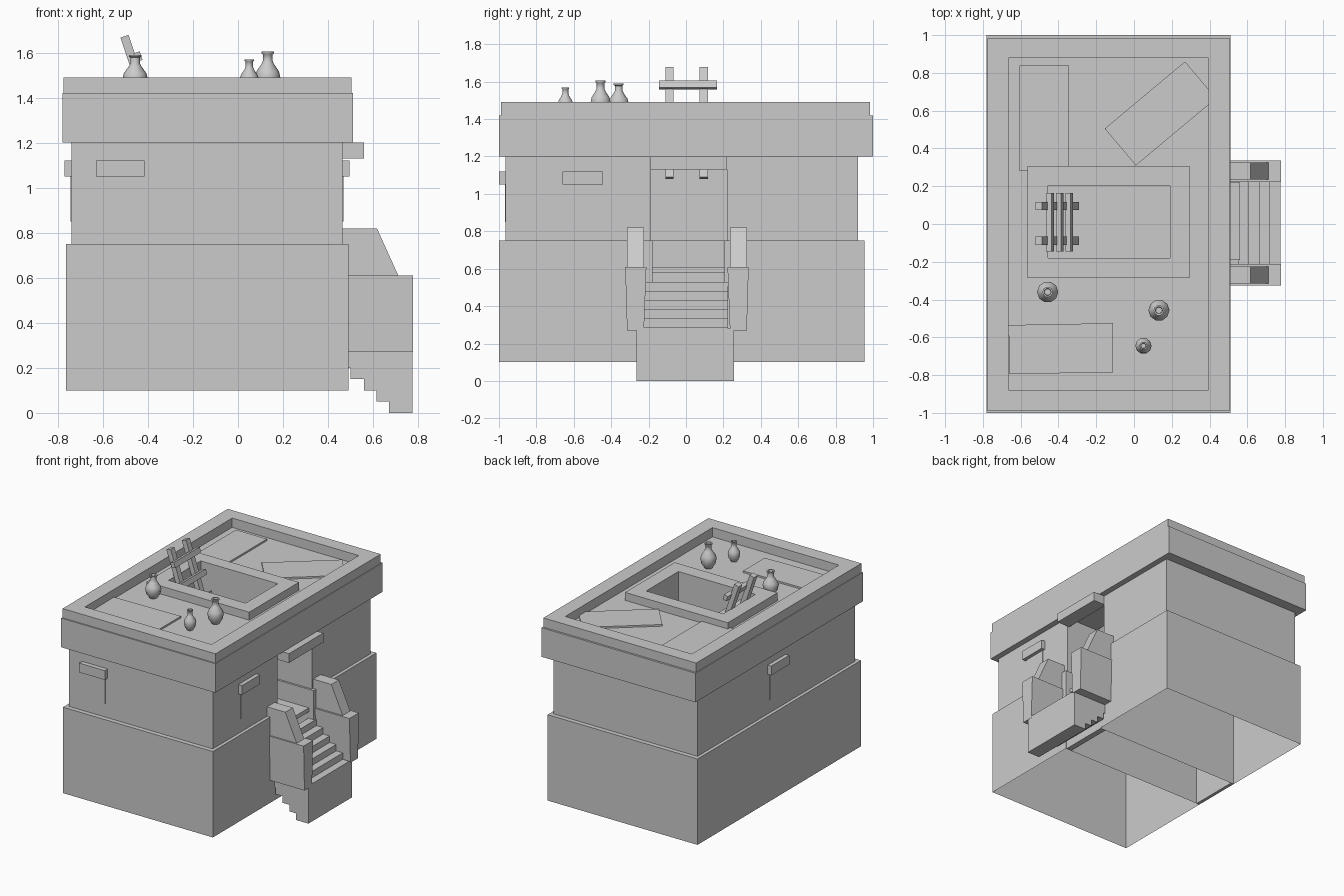
import bpy, bmesh, math
from mathutils import Vector

if "Cube" in bpy.data.objects:
    bpy.data.objects.remove(bpy.data.objects["Cube"])


def finish(name, bm):
    bmesh.ops.recalc_face_normals(bm, faces=bm.faces)
    me = bpy.data.meshes.new(name)
    bm.to_mesh(me)
    bm.free()
    ob = bpy.data.objects.new(name, me)
    bpy.context.collection.objects.link(ob)
    return ob


def box(name, x, y, z, open_bottom=False):
    bm = bmesh.new()
    bmesh.ops.create_cube(bm, size=1)
    for v in bm.verts:
        v.co = Vector([(r[0] + r[1]) / 2 + c * (r[1] - r[0]) for r, c in zip((x, y, z), v.co)])
    if open_bottom:
        bm.normal_update()
        bmesh.ops.delete(bm, geom=[f for f in bm.faces if f.normal.z < -0.5], context='FACES')
        me_ob = bpy.data.meshes.new(name)
        bm.to_mesh(me_ob)
        bm.free()
        ob = bpy.data.objects.new(name, me_ob)
        bpy.context.collection.objects.link(ob)
        return ob
    return finish(name, bm)


def prism(name, pts, offset):
    """Extrude a 3D polygon by an offset vector."""
    bm = bmesh.new()
    f = bm.faces.new([bm.verts.new(p) for p in pts])
    r = bmesh.ops.extrude_face_region(bm, geom=[f], use_keep_orig=True)
    for g in r['geom']:
        if isinstance(g, bmesh.types.BMVert):
            g.co += Vector(offset)
    return finish(name, bm)


def frame(name, outer, inner, z0, z1):
    """Rectangular slab with a rectangular hole; rectangles are x0, x1, y0, y1."""
    bm = bmesh.new()
    loops = []
    for (a, b, c, d), z in ((outer, z0), (outer, z1), (inner, z1), (inner, z0)):
        loops.append([bm.verts.new((x, y, z)) for x, y in ((a, c), (b, c), (b, d), (a, d))])
    for i in range(4):
        p, q = loops[i], loops[(i + 1) % 4]
        for k in range(4):
            bm.faces.new((p[k], p[(k + 1) % 4], q[(k + 1) % 4], q[k]))
    return finish(name, bm)


# Walls: two halves either side of the entrance passage, closed at the back
box("lower_wall_south", (-.765, .49), (-1, -.18), (.10, .75), True)
box("lower_wall_north", (-.765, .49), (.205, .955), (.10, .75), True)
box("lower_wall_back", (-.765, -.74), (-.18, .205), (.10, .75))
box("upper_wall_south", (-.74, .465), (-.965, -.19), (.75, 1.2))
box("upper_wall_north", (-.74, .465), (.22, .92), (.75, 1.2))
box("upper_wall_back", (-.74, -.715), (-.19, .22), (.75, 1.2))
box("passage_floor", (-.74, .45), (-.18, .205), (.58, .61))
box("threshold_wall", (.44, .485), (-.18, .205), (.10, .50))

# Roof slab with hatch hole, parapet and hatch rim
hole = (-.455, .19, -.18, .205)
frame("roof_band", (-.78, .51, -1, 1), hole, 1.2, 1.42)
frame("parapet", (-.775, .505, -.99, .985), (-.665, .395, -.88, .88), 1.42, 1.49)
frame("hatch_rim", (-.565, .295, -.287, .307), hole, 1.42, 1.48)

# Windows and their lintels, plus the door lintel
box("front_window", (-.605, -.435), (-.969, -.95), (.85, 1.05))
box("front_window_lintel", (-.63, -.415), (-1, -.95), (1.05, 1.12))
box("right_window", (.45, .469), (-.635, -.465), (.85, 1.05))
box("right_window_lintel", (.45, .495), (-.66, -.445), (1.05, 1.12))
box("left_window", (-.744, -.72), (-.115, .06), (.85, 1.05))
box("left_window_lintel", (-.77, -.72), (-.135, .08), (1.05, 1.12))
box("door_lintel", (.45, .56), (-.19, .22), (1.13, 1.2))

# Staircase: stepped top and stepped underside
top = [(.445, .575)]
bottom = []
z, x = .58, .445
for i in range(6):
    x2 = .5 + .055 * i
    x2 = min(x2, .775)
    h = .53 - .049 * i
    top += [(x, h), (x2, h)]
    x = x2
for x0, x1, h in ((.67, .775, 0), (.615, .67, .05), (.56, .615, .10), (.5, .56, .15), (.445, .5, .2)):
    bottom += [(x1, h), (x0, h)]
prism("stairs", [(a, -.23, b) for a, b in top[1:] + bottom], (0, .455, 0))
# wider base skirts on both sides of the flight
for label, y in (("south", -.265), ("north", .222)):
    prism("stair_base_" + label,
          [(a, y, b) for a, b in [(.48, .28), (.775, .28)] + bottom[:-1] + [(.48, .2)]],
          (0, .035, 0))

# Stair side walls: flared lower block with sloped upper block
for label, s, c in (("south", -1, 0), ("north", 1, .01)):
    sec = [(.225, .27), (.315, .27), (.325, .61), (.212, .61)]
    prism("stair_side_lower_" + label, [(.465, s * a + c, b) for a, b in sec], (.312, 0, 0))
    prof = [(.465, .60), (.712, .61), (.617, .82), (.465, .82)]
    prism("stair_side_upper_" + label, [(a, s * .225 + c, b) for a, b in prof], (0, s * .09, 0))

# Ladder leaning out of the hatch
tilt = Vector((.316, 0, -.949))
across = Vector((.949, 0, .316))
head = Vector((-.522, 0, 1.667))
for label, y in (("south", -.088), ("north", .095)):
    a = head + Vector((0, y - .022, 0))
    b = a + tilt * .62
    prism("ladder_rail_" + label, [a, b, b + across * .038, a + across * .038], (0, .044, 0))
for i in range(3):
    a = head + tilt * (.085 + .16 * i) + across * .032 + Vector((0, -.145, 0))
    b = a + tilt * .04
    prism(f"ladder_rung_{i + 1}", [a, b, b + across * .03, a + across * .03], (0, .31, 0))

# Flat boards lying on the roof
boards = (
    ((-.605, .28), (-.345, .28), (-.345, .84), (-.605, .84)),
    ((-.155, .505), (.01, .31), (.435, .665), (.27, .86)),
    ((-.664, -.535), (-.66, -.795), (-.11, -.785), (-.11, -.525)),
)
for i, pts in enumerate(boards):
    prism(f"roof_board_{i + 1}", [(a, b, 1.415) for a, b in pts], (0, 0, .018))


# Jars, turned from one profile
def jar(name, x, y, radius, height):
    prof = [(0, 0), (.5, 0), (.86, .16), (1, .38), (.9, .52), (.5, .70), (.38, .78),
            (.38, .93), (.5, .96), (.5, 1), (.34, 1), (.3, .85), (0, .85)]
    n = 10
    bm = bmesh.new()
    vs = [bm.verts.new((r * radius, 0, h * height)) for r, h in prof]
    es = [bm.edges.new(p) for p in zip(vs, vs[1:])]
    bmesh.ops.spin(bm, geom=vs + es, cent=(0, 0, 0), axis=(0, 0, 1),
                   angle=2 * math.pi, steps=n, use_merge=True)
    bmesh.ops.remove_doubles(bm, verts=bm.verts, dist=1e-5)
    ob = finish(name, bm)
    ob.location = (x, y, 1.42)
    bpy.ops.object.select_all(action='DESELECT')
    ob.select_set(True)
    bpy.context.view_layer.objects.active = ob
    bpy.ops.object.shade_smooth_by_angle(angle=math.radians(50))


jar("jar_left", -.457, -.36, .056, .17)
jar("jar_large", .132, -.457, .056, .185)
jar("jar_small", .05, -.645, .043, .15)
